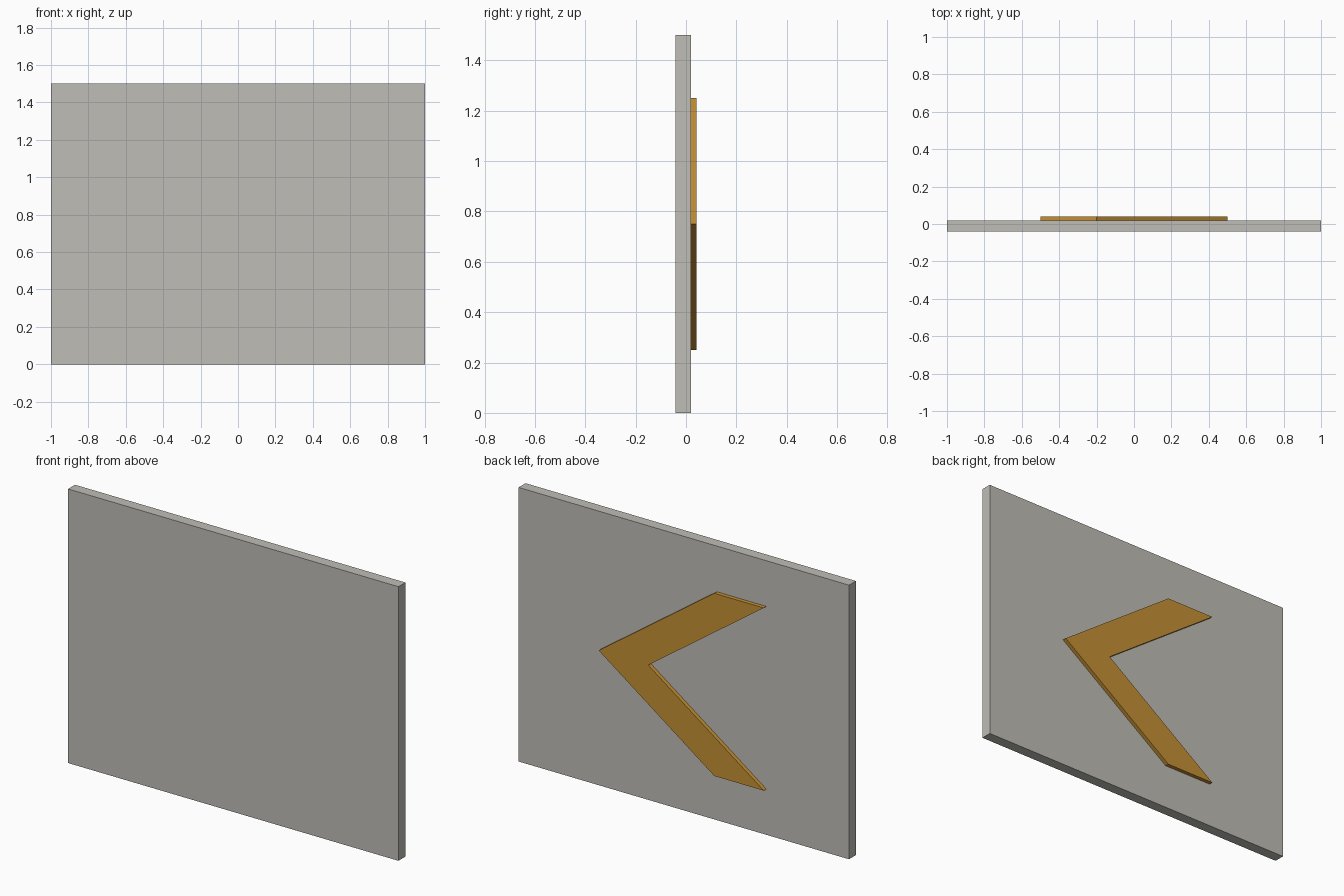
import bpy
import bmesh

cube = bpy.data.objects.get("Cube")
if cube:
    bpy.data.objects.remove(cube, do_unlink=True)


def make_material(name, rgb):
    mat = bpy.data.materials.new(name)
    mat.use_nodes = True
    colour = (*rgb, 1.0)
    mat.diffuse_color = colour
    mat.node_tree.nodes["Principled BSDF"].inputs["Base Color"].default_value = colour
    return mat


def make_plate(name, outline, y_front, y_back, mat):
    """Extrude an x-z outline from y_front to y_back."""
    bm = bmesh.new()
    face = bm.faces.new([bm.verts.new((x, y_front, z)) for x, z in outline])
    result = bmesh.ops.extrude_face_region(bm, geom=[face])
    moved = [v for v in result["geom"] if isinstance(v, bmesh.types.BMVert)]
    bmesh.ops.translate(bm, verts=moved, vec=(0, y_back - y_front, 0))
    bmesh.ops.recalc_face_normals(bm, faces=bm.faces)
    mesh = bpy.data.meshes.new(name)
    bm.to_mesh(mesh)
    bm.free()
    mesh.materials.append(mat)
    obj = bpy.data.objects.new(name, mesh)
    bpy.context.collection.objects.link(obj)
    return obj


grey = make_material("warm_grey", (0.52, 0.51, 0.47))
amber = make_material("amber", (0.56, 0.28, 0.036))

# Flat rectangular board
board_outline = [(-1, 0), (1, 0), (1, 1.5), (-1, 1.5)]
make_plate("board", board_outline, -0.041, 0.019, grey)

# Raised chevron on the back, pointing to the left (+x)
mid = 0.75
upper = [(0.5, 0), (-0.2, 0.5), (-0.5, 0.5), (0.2, 0)]
lower = [(x, -z) for x, z in reversed(upper[1:3])]
arrow_outline = [(x, mid + z) for x, z in upper + lower]
make_plate("chevron", arrow_outline, 0.019, 0.041, amber)
